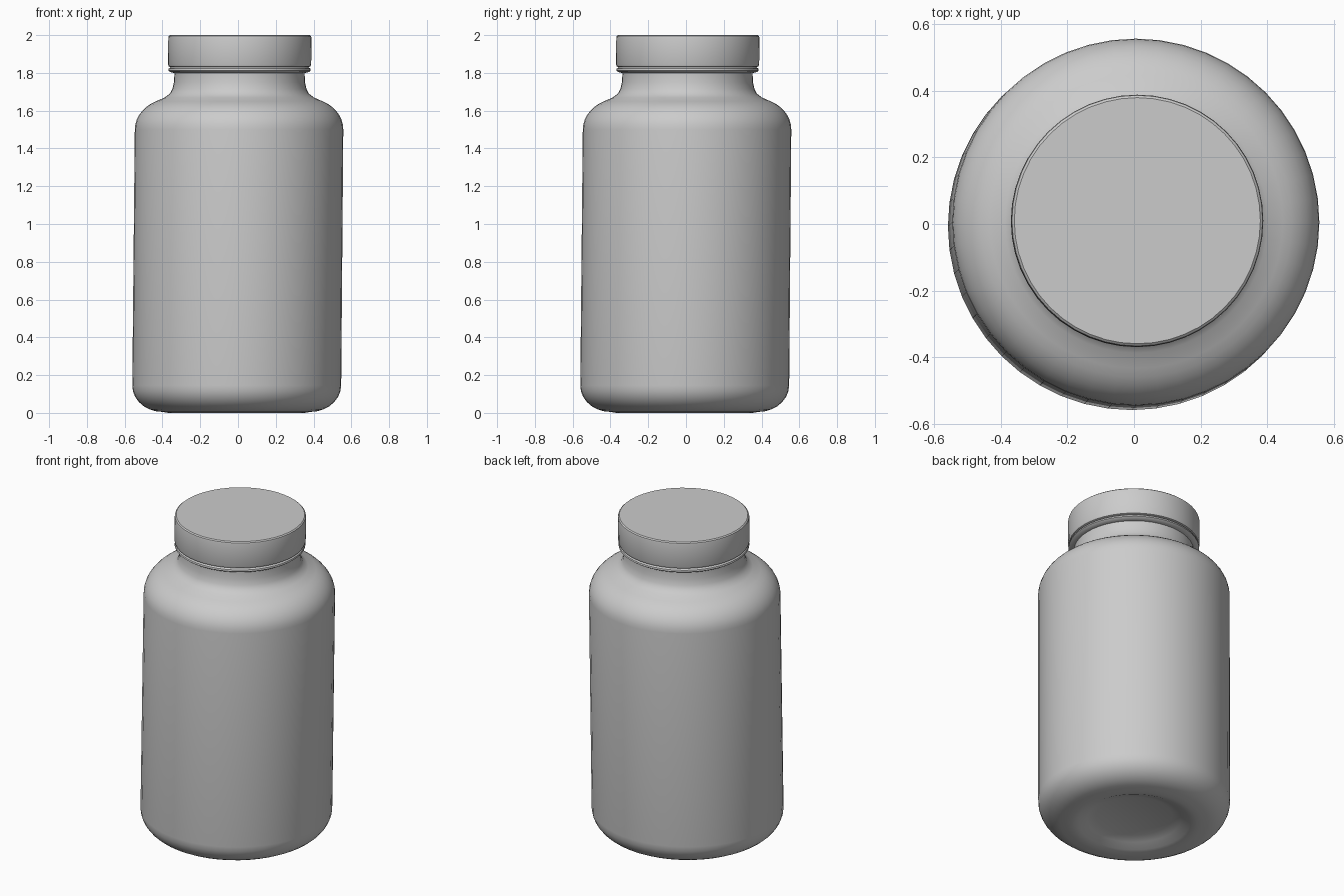
import bpy, bmesh, math

if "Cube" in bpy.data.objects:
    bpy.data.objects.remove(bpy.data.objects["Cube"])

SEGMENTS = 48

grey = bpy.data.materials.new("plain grey")
grey.diffuse_color = (0.6, 0.6, 0.6, 1)
grey.use_nodes = True
grey.node_tree.nodes["Principled BSDF"].inputs["Base Color"].default_value = grey.diffuse_color


def arc(cx, cz, rx, rz, start, end, steps=7):
    """Elliptical corner of a profile, angles in degrees."""
    pts = []
    for i in range(steps + 1):
        a = math.radians(start + (end - start) * i / steps)
        pts.append((cx + rx * math.cos(a), cz + rz * math.sin(a)))
    return pts


def lathe(name, profile):
    """Turn a (radius, z) profile, listed bottom to top, into a closed solid."""
    bm = bmesh.new()
    rings = []
    for r, z in profile:
        lean = -0.008 + 0.009 * z          # the whole bottle leans very slightly
        if r == 0:
            rings.append([bm.verts.new((lean, lean, z))] * SEGMENTS)
        else:
            rings.append([bm.verts.new((
                lean + r * math.cos(2 * math.pi * i / SEGMENTS),
                lean + r * math.sin(2 * math.pi * i / SEGMENTS), z))
                for i in range(SEGMENTS)])
    for low, high in zip(rings, rings[1:]):
        for i in range(SEGMENTS):
            j = (i + 1) % SEGMENTS
            corners = list(dict.fromkeys([low[i], low[j], high[j], high[i]]))
            bm.faces.new(corners)
    bmesh.ops.recalc_face_normals(bm, faces=bm.faces)
    mesh = bpy.data.meshes.new(name)
    bm.to_mesh(mesh)
    bm.free()
    mesh.materials.append(grey)
    obj = bpy.data.objects.new(name, mesh)
    bpy.context.collection.objects.link(obj)
    bpy.ops.object.select_all(action='DESELECT')
    obj.select_set(True)
    bpy.context.view_layer.objects.active = obj
    bpy.ops.object.shade_smooth_by_angle(angle=math.radians(35))
    return obj


# Bottle: recessed base, rounded foot, straight wall, shoulder and waisted neck
body = [(0, 0.05), (0.22, 0.048), (0.27, 0.03), (0.32, 0.008), (0.36, 0.0)]
body += arc(0.39, 0.145, 0.163, 0.14, -90, 0)
body += arc(0.36, 1.50, 0.192, 0.165, 0, 65)
body += [(0.395, 1.67), (0.368, 1.69), (0.355, 1.715), (0.347, 1.75),
         (0.345, 1.79), (0.345, 1.85), (0, 1.85)]
lathe("bottle_body", body)

# Tamper ring: thin flared band just below the cap
lathe("tamper_ring", [(0, 1.80), (0.35, 1.80), (0.368, 1.805), (0.377, 1.812),
                      (0.375, 1.822), (0.365, 1.83), (0, 1.83)])

# Cap: short cylinder with a slightly softened top edge
lathe("cap", [(0, 1.828), (0.36, 1.828), (0.375, 1.834), (0.379, 1.845),
              (0.379, 1.985), (0.377, 1.994), (0.370, 2.0), (0, 2.0)])
